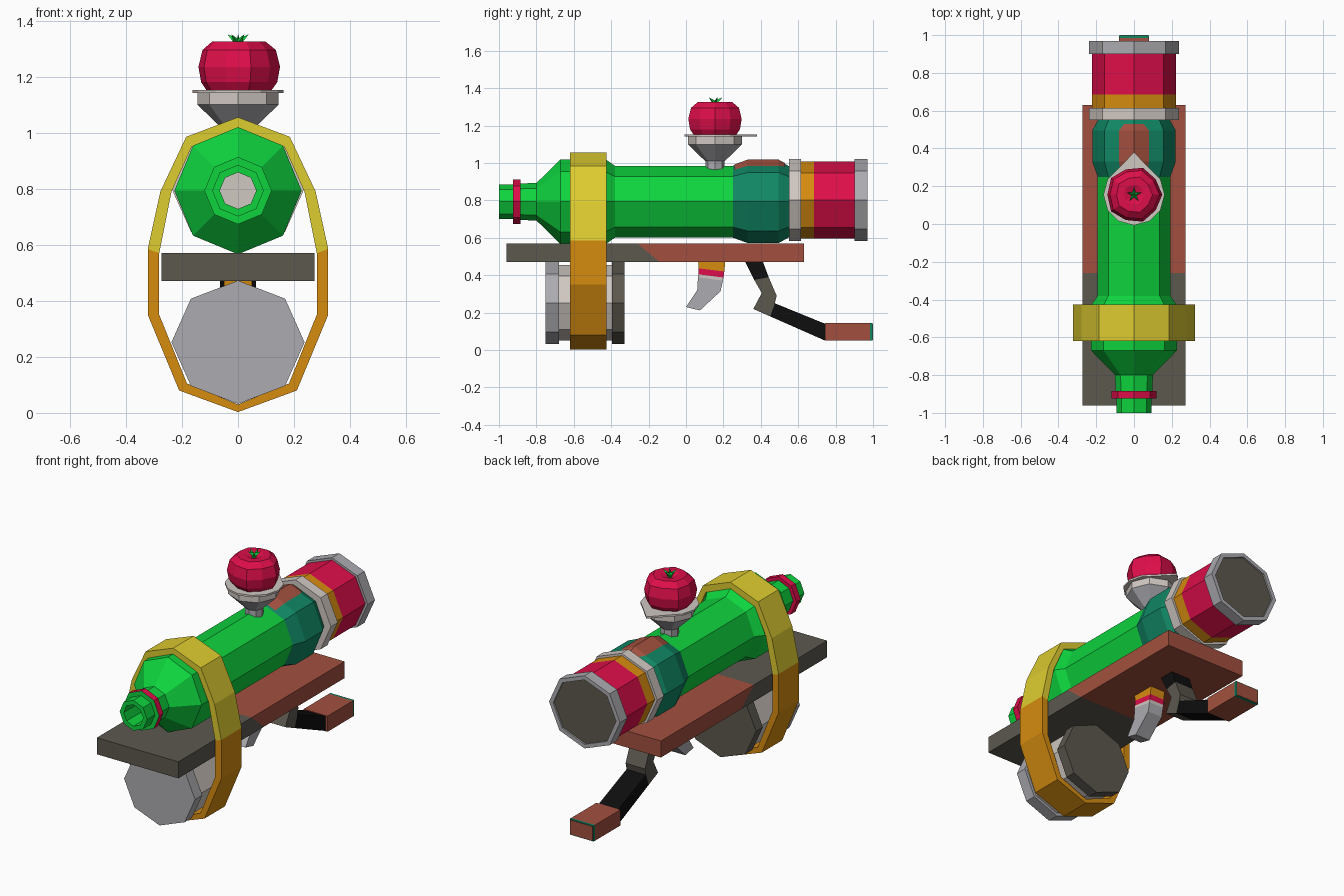
import bpy, bmesh, math
from mathutils import Vector

if "Cube" in bpy.data.objects:
    bpy.data.objects.remove(bpy.data.objects["Cube"])

# ---- colours (sRGB bytes converted to linear) ----
def lin(c):
    c /= 255
    return c / 12.92 if c <= 0.04045 else ((c + 0.055) / 1.055) ** 2.4

PALETTE = {
    "green": (14, 212, 62), "teal": (16, 135, 100), "crimson": (222, 14, 74),
    "pale_grey": (208, 200, 194), "grey": (172, 171, 176), "taupe": (92, 88, 79),
    "orange": (214, 140, 16), "yellow": (222, 204, 48), "brown": (162, 80, 62),
    "black": (14, 14, 14)}
MATS = {}
for key, rgb in PALETTE.items():
    MATS[key] = bpy.data.materials.new(key)
    MATS[key].diffuse_color = (*[lin(c) for c in rgb], 1)

def finish(name, bm, colours):
    bmesh.ops.recalc_face_normals(bm, faces=bm.faces[:])
    me = bpy.data.meshes.new(name)
    bm.to_mesh(me)
    bm.free()
    for c in colours:
        me.materials.append(MATS[c])
    ob = bpy.data.objects.new(name, me)
    bpy.context.collection.objects.link(ob)
    return ob

def lathe(name, prof, colours, centre, axis="y", sides=8, sx=1.0, lobe=1.0):
    """Revolve (radius, position) points; colours holds one name per segment."""
    bm = bmesh.new()
    slots = list(dict.fromkeys(colours))
    rings = []
    for r, t in prof:
        ring = []
        for i in range(sides if r > 0 else 1):
            a = math.tau * i / sides
            rr = r * (lobe if i % 2 else 1)
            u, v = rr * math.cos(a) * sx, rr * math.sin(a)
            p = (u, t, v) if axis == "y" else (u, v, t)
            ring.append(bm.verts.new(Vector(centre) + Vector(p)))
        rings.append(ring)
    for a, b, c in zip(rings, rings[1:], colours):
        for i in range(sides):
            vs = [a[i % len(a)], a[(i + 1) % len(a)], b[(i + 1) % len(b)], b[i % len(b)]]
            f = bm.faces.new(list(dict.fromkeys(vs)))
            f.material_index = slots.index(c)
    return finish(name, bm, slots)

def prism(name, pts, lo, hi, colour, axis="x"):
    """Extrude a flat outline: (y, z) along x, or (x, y) along z."""
    bm = bmesh.new()
    place = (lambda p, t: (t, *p)) if axis == "x" else (lambda p, t: (*p, t))
    a, b = [[bm.verts.new(place(p, t)) for p in pts] for t in (lo, hi)]
    bm.faces.new(a)
    bm.faces.new(b)
    n = len(pts)
    for i in range(n):
        bm.faces.new((a[i], a[(i + 1) % n], b[(i + 1) % n], b[i]))
    return finish(name, bm, [colour])

# ---- bottle barrel with open muzzle ----
AX = (0, 0, 0.793)
lathe("bottle_barrel",
      [(0, -0.7), (0.065, -0.7), (0.065, -1), (0.092, -1), (0.092, -0.925), (0.12, -0.925),
       (0.12, -0.885), (0.098, -0.885), (0.1, -0.8), (0.227, -0.67), (0.227, -0.43),
       (0.192, -0.38), (0.192, 0.25), (0.221, 0.33), (0.221, 0.495), (0.185, 0.56)],
      ["pale_grey"] + ["green"] * 4 + ["crimson"] * 2 + ["green"] * 5 + ["teal"] * 3, AX)

# brown patch on the top of the shoulder
bm = bmesh.new()
rows = []
for y, r, f in [(0.26, 0.2, 0.48), (0.33, 0.225, 0.5), (0.495, 0.225, 0.5), (0.53, 0.207, 0.35)]:
    dx, dz = f * 0.707 * r, f * 0.293 * r
    rows.append([bm.verts.new((s * dx, y, AX[2] + r - abs(s) * dz)) for s in (-1, 0, 1)])
for a, b in zip(rows, rows[1:]):
    for i in (0, 1):
        bm.faces.new((a[i], a[i + 1], b[i + 1], b[i]))
finish("shoulder_patch", bm, ["brown"])

# ---- rear can ----
lathe("rear_can",
      [(0, 0.55), (0.22, 0.55), (0.22, 0.615), (0.206, 0.615), (0.206, 0.685), (0.206, 0.9),
       (0.22, 0.9), (0.22, 0.97), (0.195, 0.97), (0.195, 0.96), (0, 0.96)],
      ["pale_grey"] * 3 + ["orange", "crimson"] + ["grey"] * 4 + ["taupe"],
      (0, 0, 0.802), sx=1.08)

# ---- lower can ----
lathe("lower_can",
      [(0, -0.75), (0.22, -0.75), (0.22, -0.68), (0.202, -0.68), (0.202, -0.395),
       (0.22, -0.395), (0.22, -0.33), (0, -0.33)],
      ["grey"] * 3 + ["pale_grey"] + ["taupe"] * 3, (0, 0, 0.252), sx=1.08)

# ---- plank, two tones with a slanted joint ----
prism("plank_front", [(-0.96, 0.47), (-0.14, 0.47), (-0.26, 0.57), (-0.96, 0.57)],
      -0.273, 0.273, "taupe")
prism("plank_rear", [(-0.14, 0.47), (0.63, 0.47), (0.63, 0.57), (-0.26, 0.57)],
      -0.273, 0.273, "brown")

# ---- strap around bottle, plank and can ----
half_out = [(0, 1.055), (0.185, 0.985), (0.277, 0.79), (0.322, 0.585), (0.322, 0.35), (0.21, 0.08), (0, 0.003)]
half_in = [(0, 1.015), (0.165, 0.95), (0.237, 0.79), (0.281, 0.57), (0.281, 0.35), (0.182, 0.105), (0, 0.03)]
bm = bmesh.new()
loops = []
for half in (half_out, half_in):
    pts = half + [(-x, z) for x, z in half[-2:0:-1]]
    for y in (-0.62, -0.425):
        loops.append([bm.verts.new((x, y, z)) for x, z in pts])
of, ob_, inf, inb = loops
for a, b in ((of, ob_), (ob_, inb), (inb, inf), (inf, of)):
    for i in range(len(a)):
        j = (i + 1) % len(a)
        f = bm.faces.new((a[i], a[j], b[j], b[i]))
        f.material_index = int(f.calc_center_median().z < 0.57)
finish("strap", bm, ["yellow", "orange"])

# ---- sight cup and its spouted rim ----
SX = (0, 0.155, 0)
lathe("sight_cup", [(0.052, 0.95), (0.052, 1.01), (0.145, 1.1), (0.145, 1.145)],
      ["grey", "grey", "pale_grey"], SX, "z")
rim = []
for i in range(12):
    a = math.tau * i / 12 + math.pi / 2
    r = 0.225 if i == 0 else 0.162
    rim.append((r * math.cos(a), SX[1] + r * math.sin(a)))
prism("cup_rim", rim, 1.142, 1.153, "pale_grey", "z")

# ---- tomato with leaves ----
lathe("tomato", [(0, 1.14), (0.115, 1.145), (0.14, 1.18), (0.15, 1.235), (0.135, 1.295),
                 (0.098, 1.325), (0.055, 1.325), (0, 1.305)],
      ["crimson"] * 7, SX, "z", sides=10, lobe=0.94)
bm = bmesh.new()
for i in range(5):
    a = math.tau * i / 5 + 0.3
    d, n = Vector((math.cos(a), math.sin(a), 0)), Vector((-math.sin(a), math.cos(a), 0))
    c = Vector((0, SX[1], 1.306))
    tri = [c + n * 0.012, c - n * 0.012, c - d * 0.008 + Vector((0, 0, 0.025))]
    tip = bm.verts.new(c + d * 0.04 + Vector((0, 0, 0.045)))
    v = [bm.verts.new(p) for p in tri]
    for k in range(3):
        bm.faces.new((v[k], v[(k + 1) % 3], tip))
finish("tomato_leaves", bm, ["green"])

# ---- trigger, banded ----
edges = [(0.065, 0.475, 0.21, 0.475), (0.068, 0.437, 0.205, 0.42), (0.066, 0.405, 0.2, 0.388),
         (0.064, 0.39, 0.197, 0.37), (0.06, 0.32, 0.185, 0.315), (0.0, 0.23, 0.075, 0.212)]
for i, c in enumerate(["orange", "crimson", "pale_grey", "grey", "grey"]):
    (a, b, p, q), (e, f, r, s) = edges[i], edges[i + 1]
    prism("trigger_band_%d" % (i + 1), [(a, b), (p, q), (r, s), (e, f)], -0.05, 0.05, c)

# ---- handle arm and grip ----
W = 0.065
prism("arm_top", [(0.315, 0.475), (0.41, 0.475), (0.442, 0.39), (0.365, 0.375)], -W, W, "black")
prism("arm_elbow_upper", [(0.365, 0.375), (0.442, 0.39), (0.485, 0.29), (0.405, 0.305)], -W, W, "taupe")
prism("arm_elbow_lower", [(0.405, 0.305), (0.485, 0.29), (0.475, 0.25), (0.45, 0.18), (0.36, 0.22)],
      -W, W, "taupe")
prism("arm_rear", [(0.45, 0.18), (0.475, 0.25), (0.745, 0.14), (0.745, 0.05)], -W, W, "black")

def block(name, y0, y1, z0, z1, w, colour):
    prism(name, [(y0, z0), (y1, z0), (y1, z1), (y0, z1)], -w, w, colour)

block("grip", 0.742, 0.984, 0.05, 0.145, 0.08, "brown")
block("grip_trim", 0.984, 0.997, 0.05, 0.145, 0.08, "teal")
block("grip_end", 0.996, 1.0, 0.055, 0.14, 0.075, "brown")

for m in bpy.data.materials:
    if m.users and not m.is_grease_pencil:
        m.use_nodes = True
        m.node_tree.nodes["Principled BSDF"].inputs["Base Color"].default_value = m.diffuse_color
